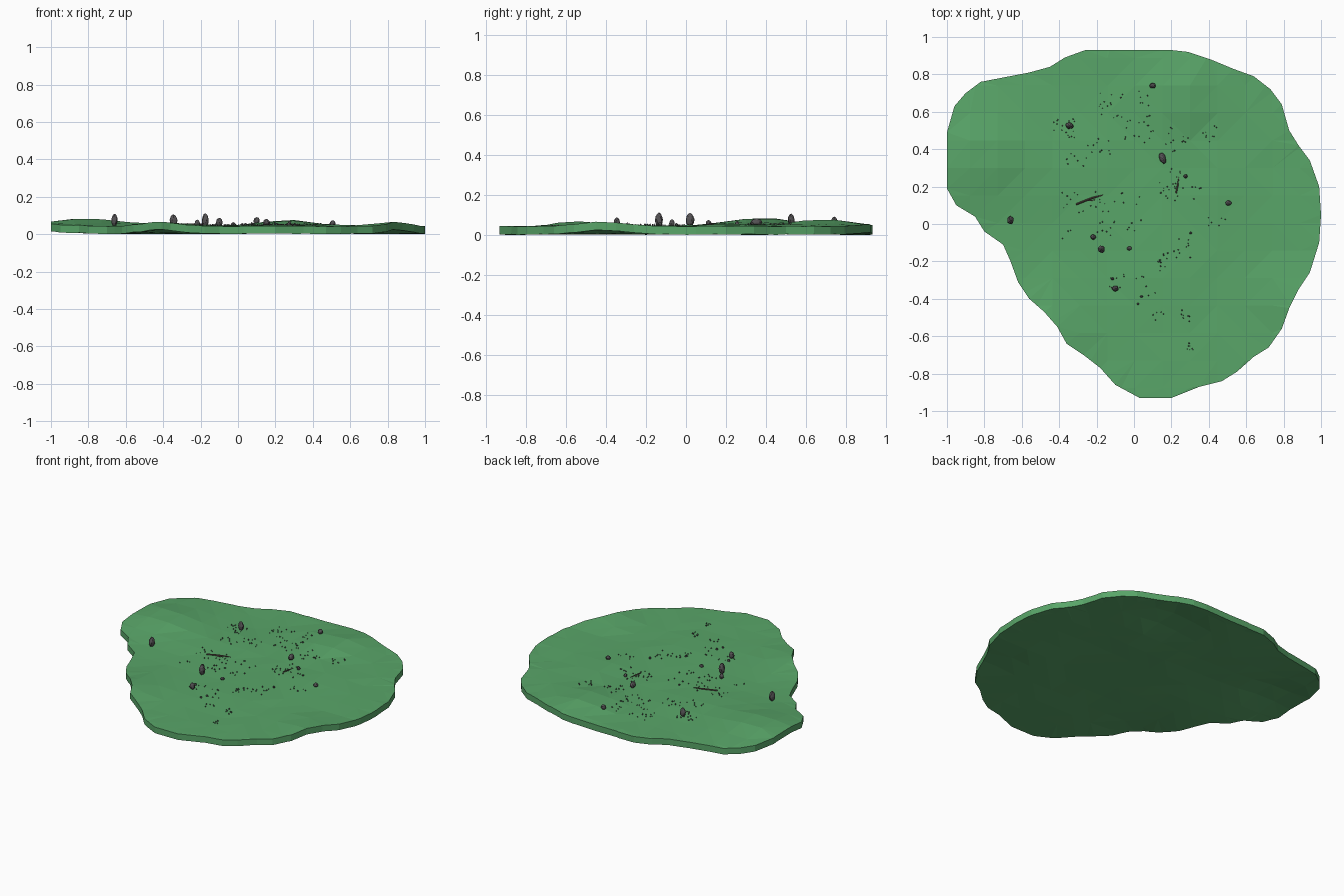
import bpy, bmesh, math, random
from mathutils import Vector, Matrix
from mathutils.bvhtree import BVHTree

if "Cube" in bpy.data.objects:
    bpy.data.objects.remove(bpy.data.objects["Cube"])

random.seed(4)


def material(name, color):
    m = bpy.data.materials.new(name)
    m.diffuse_color = (*color, 1)
    m.use_nodes = True
    m.node_tree.nodes["Principled BSDF"].inputs["Base Color"].default_value = m.diffuse_color
    return m


GREEN = material("grass", (0.10, 0.38, 0.14))
STONE = material("stone", (0.09, 0.085, 0.09))
WOOD = material("wood", (0.10, 0.07, 0.06))


def finish(bm, name, mat):
    mesh = bpy.data.meshes.new(name)
    bm.to_mesh(mesh)
    bm.free()
    mesh.materials.append(mat)
    obj = bpy.data.objects.new(name, mesh)
    bpy.context.collection.objects.link(obj)
    return obj


# Ground outline, clockwise seen from above
OUTLINE = [
    (-.13, .93), (.2, .93), (.29, .92), (.41, .88), (.53, .83), (.64, .79), (.73, .72),
    (.79, .64), (.83, .5), (.88, .42), (.94, .34), (.99, .2), (1, .05), (.99, -.1),
    (.94, -.26), (.88, -.35), (.83, -.45), (.79, -.56), (.72, -.66), (.64, -.71),
    (.55, -.79), (.47, -.84), (.35, -.87), (.2, -.93), (.03, -.93), (-.1, -.86),
    (-.18, -.77), (-.27, -.7), (-.36, -.64), (-.41, -.55), (-.48, -.47), (-.56, -.4),
    (-.62, -.31), (-.66, -.2), (-.7, -.11), (-.8, -.04), (-.85, .04), (-.95, .1),
    (-1, .19), (-1, .49), (-.96, .63), (-.9, .7), (-.82, .76), (-.56, .81),
    (-.45, .84), (-.37, .89), (-.26, .93)]

# Gentle mounds: x, y, radius, height
MOUNDS = [(-.8, .38, .24, .044), (.26, .68, .2, .036), (-.42, -.55, .2, .022),
          (.85, -.42, .17, .024), (-.97, .35, .1, .004), (-.3, .3, .25, .010),
          (.45, .2, .2, .010), (.1, -.3, .25, .008)]


def height(x, y):
    z = .041 + random.uniform(0, .004)
    for mx, my, r, h in MOUNDS:
        z += h * math.exp(-((x - mx) ** 2 + (y - my) ** 2) / r ** 2)
    return z


# Ground slab: outline cut into a coarse grid, lifted, then given thickness
bm = bmesh.new()
bm.faces.new([bm.verts.new((x, y, 0)) for x, y in reversed(OUTLINE)])
for axis in (Vector((1, 0, 0)), Vector((0, 1, 0))):
    for i in range(-6, 7):
        bmesh.ops.bisect_plane(bm, geom=bm.verts[:] + bm.edges[:] + bm.faces[:],
                               dist=1e-5, plane_co=axis * (i * .147 + .005), plane_no=axis)
for v in bm.verts:
    v.co.z = height(v.co.x, v.co.y)
bmesh.ops.triangulate(bm, faces=bm.faces[:])
surface = BVHTree.FromBMesh(bm)
bottom = bmesh.ops.extrude_face_region(bm, geom=bm.faces[:])
for v in bottom["geom"]:
    if isinstance(v, bmesh.types.BMVert):
        v.co.z -= .041
bmesh.ops.recalc_face_normals(bm, faces=bm.faces[:])
finish(bm, "ground", GREEN)


def ground_z(x, y):
    hit = surface.ray_cast(Vector((x, y, 1)), Vector((0, 0, -1)))[0]
    return hit.z if hit else .045


def add_rock(bm, x, y, rx, ry, top, angle=0, detail=2):
    """Lumpy stone, wide at the foot and narrowing to the given top height."""
    g = ground_z(x, y) - .004
    verts = bmesh.ops.create_icosphere(bm, subdivisions=detail, radius=1)["verts"]
    turn = Matrix.Rotation(math.radians(angle), 3, 'Z')
    for v in verts:
        p = v.co * random.uniform(.87, 1.08)
        taper = 1 - .28 * (p.z + 1) / 2
        p = turn @ Vector((p.x * rx * taper, p.y * ry * taper, 0))
        v.co = (x + p.x, y + p.y, g + (v.co.z + 1) / 2 * (top - g))


# Larger rocks: x, y, half widths, top height, turn
ROCKS = [(-.66, .02, .020, .025, .110, 0), (-.345, .525, .025, .019, .106, -20),
         (-.175, -.135, .022, .023, .112, 20), (-.218, -.07, .018, .016, .078, 0),
         (-.10, -.345, .020, .018, .088, 0), (.10, .74, .020, .017, .091, 0),
         (.152, .352, .020, .036, .082, 20), (.505, .112, .018, .017, .074, 0),
         (.275, .255, .013, .012, .070, 0), (-.025, -.13, .015, .013, .064, 0),
         (-.115, -.293, .009, .009, .062, 0), (.04, -.387, .009, .007, .060, 0),
         (.022, -.427, .008, .006, .059, 0), (.303, -.048, .008, .008, .060, 0)]
for i, (x, y, rx, ry, top, a) in enumerate(ROCKS):
    bm = bmesh.new()
    add_rock(bm, x, y, rx, ry, top, a)
    finish(bm, f"rock_{i + 1}", STONE)

# Scattered pebbles in small clusters: x, y, spread, count
CLUSTERS = [(-.37, .52, .06, 18), (-.13, .63, .07, 16), (.03, .5, .08, 18), (.07, .68, .05, 6),
            (.23, .45, .07, 14), (.4, .48, .05, 9), (-.2, .45, .08, 10), (-.3, .36, .06, 7),
            (-.33, .12, .06, 10), (-.17, .12, .07, 10), (-.02, .15, .05, 6),
            (.18, .18, .06, 14), (.25, .24, .06, 10), (.36, .18, .05, 6), (.44, 0, .05, 6),
            (-.15, -.03, .05, 9), (.0, -.02, .04, 5), (.16, -.2, .06, 12), (.26, -.13, .05, 10),
            (-.1, -.31, .05, 8), (.06, -.33, .06, 6), (.13, -.48, .04, 5), (.27, -.49, .03, 7),
            (.3, -.66, .025, 7), (-.35, -.05, .05, 3)]
bm = bmesh.new()
for cx, cy, spread, count in CLUSTERS:
    for _ in range(count):
        x = cx + random.uniform(-spread, spread)
        y = cy + random.uniform(-spread, spread)
        r = random.uniform(.003, .0055)
        add_rock(bm, x, y, r, r * .85, ground_z(x, y) + r * 1.6,
                 random.uniform(0, 180), detail=1)
finish(bm, "pebbles", STONE)


def twig(name, points, radius):
    """Tapering stick lying on the ground."""
    curve = bpy.data.curves.new(name, 'CURVE')
    curve.dimensions = '3D'
    curve.bevel_depth = radius
    curve.bevel_resolution = 0
    curve.use_fill_caps = True
    line = curve.splines.new('POLY')
    line.points.add(len(points) - 1)
    for i, (p, (x, y)) in enumerate(zip(line.points, points)):
        p.co = (x, y, ground_z(x, y) + radius, 1)
        p.radius = 1 if i < len(points) - 1 else .4
    curve.materials.append(WOOD)
    bpy.context.collection.objects.link(bpy.data.objects.new(name, curve))


# Twigs
twig("long_twig", [(-.31, .105), (-.26, .125), (-.22, .14), (-.165, .155)], .005)
twig("long_twig_fork", [(-.26, .125), (-.23, .125), (-.205, .13)], .003)
twig("short_twig", [(.225, .165), (.232, .2), (.24, .25)], .004)
